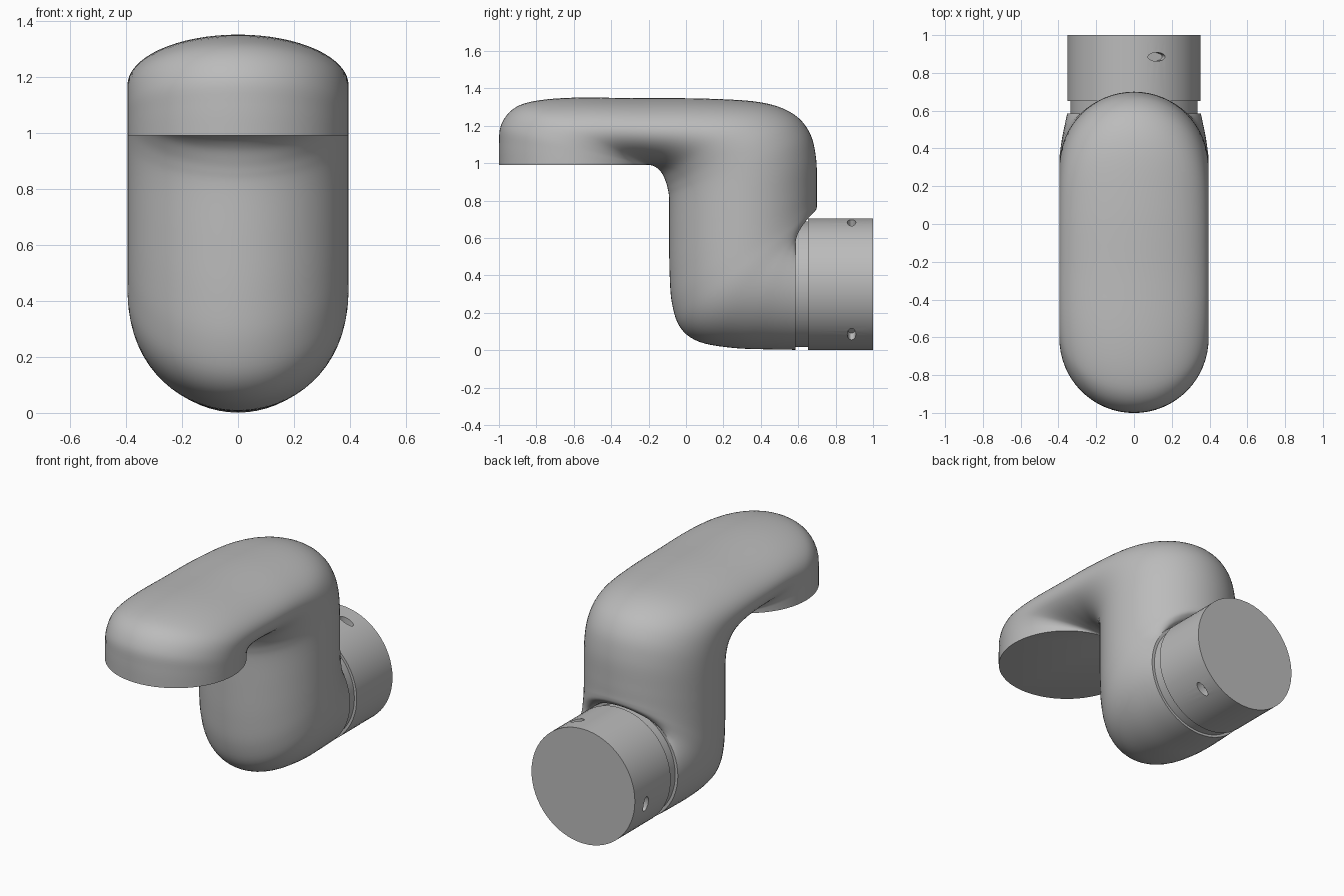
import bpy, bmesh, math
from mathutils import Vector

cube = bpy.data.objects.get("Cube")
if cube:
    bpy.data.objects.remove(cube, do_unlink=True)

SIDES = 64
STEPS = 5
AXIS_Z = 0.353

grey = bpy.data.materials.new("satin_grey")
grey.use_nodes = True
colour = (0.5, 0.5, 0.5, 1)
grey.diffuse_color = colour
grey.node_tree.nodes["Principled BSDF"].inputs["Base Color"].default_value = colour


def finish(obj):
    """Assign the material and smooth everything but sharp edges."""
    obj.data.materials.clear()
    obj.data.materials.append(grey)
    bpy.ops.object.select_all(action="DESELECT")
    obj.select_set(True)
    bpy.context.view_layer.objects.active = obj
    bpy.ops.object.shade_smooth_by_angle(angle=math.radians(35))


def spline(a, b, c, d, t):
    """Point between b and c on a Catmull-Rom curve."""
    return (b * 2 + (c - a) * t + (a * 2 - b * 5 + c * 4 - d) * t * t
            + (b * 3 - a - c * 3 + d) * t ** 3) / 2


def cylinder(name, radius, start, end):
    """Cylinder running front to back on the flange axis."""
    bpy.ops.mesh.primitive_cylinder_add(
        vertices=SIDES, radius=radius, depth=end - start,
        location=(0, (start + end) / 2, AXIS_Z), rotation=(math.pi / 2, 0, 0))
    obj = bpy.context.object
    obj.name = name
    return obj


# S-shaped link body: elliptical sections strung between two side profiles
# outer y, outer z, inner y, inner z
profile = [
    (-1, .99, -.21, .99), (-1, 1.1, -.209, .99), (-.99, 1.2, -.207, .99),
    (-.93, 1.285, -.204, .99), (-.82, 1.33, -.2, .99), (-.6, 1.35, -.19, .989),
    (-.25, 1.347, -.175, .985), (.1, 1.345, -.15, .97), (.4, 1.325, -.125, .94),
    (.57, 1.265, -.108, .9), (.66, 1.165, -.097, .86), (.695, 1.03, -.09, .8),
    (.7, .88, -.09, .62), (.7, .8, -.088, .42), (.7, .77, -.075, .25),
    (.695, .75, -.03, .12), (.68, .735, .07, .045), (.65, .715, .25, .012),
    (.615, .705, .45, .004), (.585, .703, .585, .002),
]
# half width stays constant, then narrows towards the flange
taper = [.39, .38, .365, .354]
widths = [.395] * (len(profile) - len(taper)) + taper
keys = [Vector(p).to_4d() for p in profile]

bm = bmesh.new()


def ring(section, half_width):
    outer = Vector((0, section[0], section[1]))
    inner = Vector((0, section[2], section[3]))
    mid, arm = (outer + inner) / 2, (outer - inner) / 2
    side = Vector((half_width, 0, 0))
    angles = [math.tau * i / SIDES for i in range(SIDES)]
    return [bm.verts.new(mid + arm * math.cos(a) + side * math.sin(a)) for a in angles]


last = len(keys) - 1
rings = []
for i in range(last):
    ids = (max(i - 1, 0), i, i + 1, min(i + 2, last))
    for s in range(STEPS):
        t = s / STEPS
        rings.append(ring(spline(*[keys[k] for k in ids], t),
                          spline(*[widths[k] for k in ids], t)))
rings.append(ring(keys[last], widths[last]))

for r, q in zip(rings, rings[1:]):
    for i in range(SIDES):
        j = (i + 1) % SIDES
        bm.faces.new((r[i], r[j], q[j], q[i]))
bm.faces.new(rings[0])
bm.faces.new(rings[-1])
bmesh.ops.recalc_face_normals(bm, faces=bm.faces)
mesh = bpy.data.meshes.new("link_body")
bm.to_mesh(mesh)
bm.free()
body = bpy.data.objects.new("link_body", mesh)
bpy.context.collection.objects.link(body)
finish(body)

# Recessed neck between body and flange
finish(cylinder("groove_neck", .336, .55, .67))

# Rear flange with three oval set-screw holes
flange = cylinder("rear_flange", .352, .652, 1)
for degrees in (70, 190, 310):
    a = math.radians(degrees)
    bpy.ops.mesh.primitive_cylinder_add(
        vertices=24, radius=1, depth=2,
        location=(.352 * math.cos(a), .885, AXIS_Z + .352 * math.sin(a)),
        rotation=(0, math.pi / 2 - a, 0), scale=(.048, .023, .05))
    cutter = bpy.context.object
    cutter.name = "hole_cutter"
    cutter.hide_render = True
    cut = flange.modifiers.new("hole", "BOOLEAN")
    cut.operation = "DIFFERENCE"
    cut.solver = "EXACT"
    cut.object = cutter
    bpy.context.view_layer.objects.active = flange
    bpy.ops.object.modifier_apply(modifier=cut.name)
    bpy.data.objects.remove(cutter, do_unlink=True)
finish(flange)
